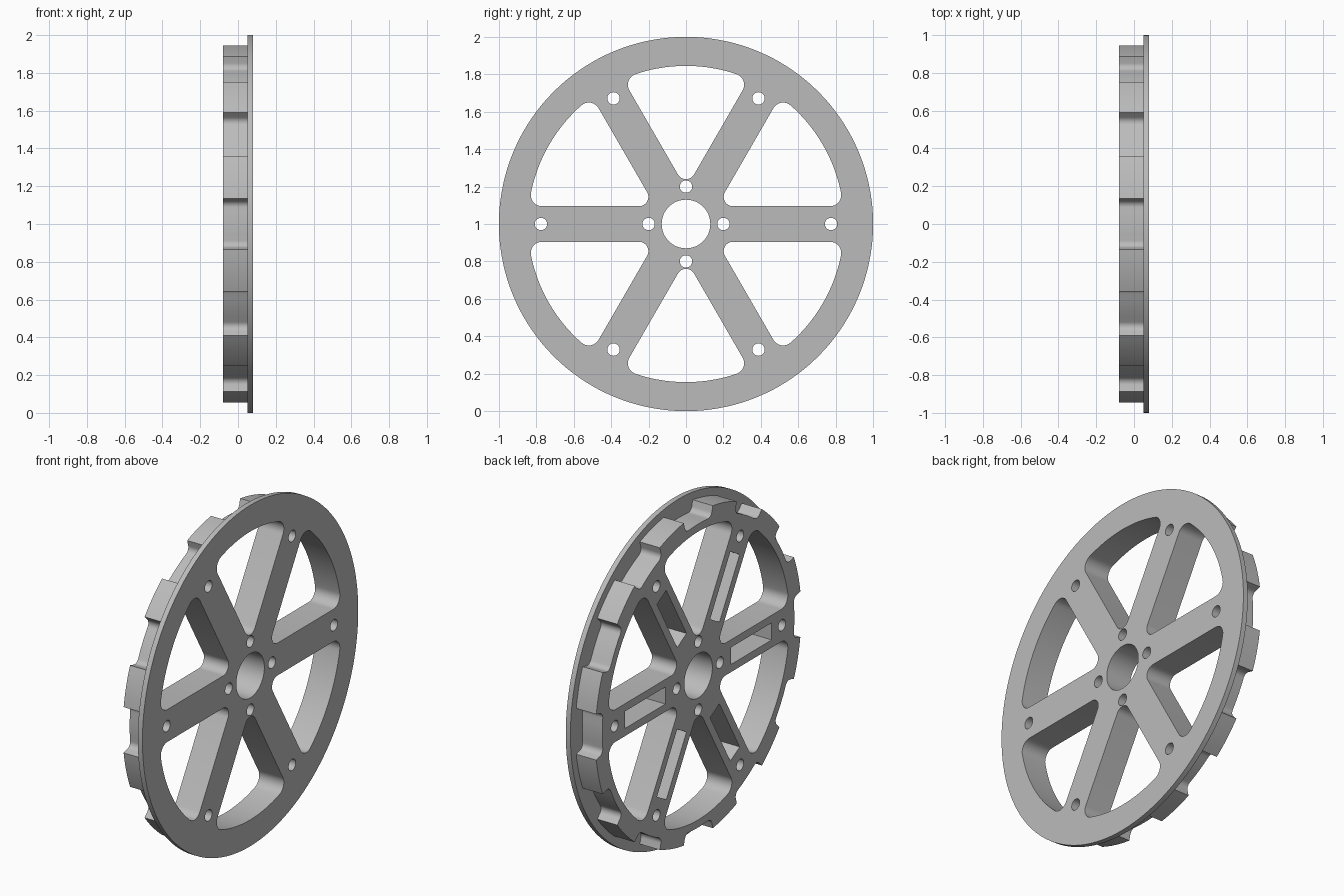
import bpy, bmesh
from math import sin, cos, asin, atan2, degrees, radians, sqrt
from mathutils import Vector

cube = bpy.data.objects.get("Cube")
if cube:
    bpy.data.objects.remove(cube)

BACK, STEP, FACE = -0.08, 0.05, 0.08      # axial planes along x
TIP, ROOT, TOOTH_HALF, ROOT_FILLET = 0.955, 0.89, 0.115, 0.035
RIM, SPOKE_HALF, HUB_FILLET, RIM_FILLET = 0.845, 0.095, 0.05, 0.06


def arc(cx, cy, r, a0, a1, n):
    """Points on an arc, angles in degrees."""
    angles = [radians(a0 + (a1 - a0) * i / n) for i in range(n + 1)]
    return [(cx + r * cos(a), cy + r * sin(a)) for a in angles]


def circle(r, cx=0, cy=0, n=32):
    return arc(cx, cy, r, 0, 360, n)[:-1]


def turn(points, angle):
    c, s = cos(radians(angle)), sin(radians(angle))
    return [(x * c - y * s, x * s + y * c) for x, y in points]


def mirrored(points):
    return [(x, -y) for x, y in reversed(points)]


def window():
    """Rounded sector between two spokes."""
    r, off = RIM - RIM_FILLET, SPOKE_HALF + RIM_FILLET
    a = 30 - degrees(asin(off / r))
    corner = arc(r * cos(radians(a)), r * sin(radians(a)), RIM_FILLET, 120, a, 10)
    hub = arc(2 * (SPOKE_HALF + HUB_FILLET), 0, HUB_FILLET, 240, 120, 12)
    return hub + corner + arc(0, 0, RIM, a, -a, 24)[1:-1] + mirrored(corner)


def toothed_rim():
    """Twelve parallel-sided teeth with filleted roots."""
    tip = degrees(asin(TOOTH_HALF / TIP))
    cr, cy = ROOT + ROOT_FILLET, TOOTH_HALF + ROOT_FILLET
    cx = sqrt(cr * cr - cy * cy)
    a = degrees(atan2(cy, cx))
    fillet = arc(cx, cy, ROOT_FILLET, -90, a - 180, 8)
    tooth = mirrored(fillet) + arc(0, 0, TIP, -tip, tip, 8) + fillet
    tooth += arc(0, 0, ROOT, a, 30 - a, 6)[1:-1]
    return [p for k in range(12) for p in turn(tooth, 15 + 30 * k)]


# Outlines
flange = circle(1.0, n=144)
rim = toothed_rim()
through = [circle(0.13, n=48)]
through += [turn(window(), 30 + 60 * k) for k in range(6)]
through += [turn(circle(0.033, 0.775), 60 * k) for k in range(6)]
through += [turn(circle(0.033, 0.2), 90 * k) for k in range(4)]
slot = [(0.305, -0.05), (0.68, -0.05), (0.68, 0.05), (0.305, 0.05)]
pockets = [turn(slot, 60 * k) for k in range(6)]

bm = bmesh.new()


def ring(points, x):
    return [bm.verts.new((x, y, z + 1)) for y, z in points]


def wall(points, x0, x1):
    a, b = ring(points, x0), ring(points, x1)
    for i in range(len(a)):
        bm.faces.new((a[i - 1], a[i], b[i], b[i - 1]))


def cap(loops, x):
    """Flat face bounded by the first loop, pierced by the others."""
    edges = []
    for points in loops:
        vs = ring(points, x)
        edges += [bm.edges.new((vs[i - 1], vs[i])) for i in range(len(vs))]
    bmesh.ops.triangle_fill(bm, edges=edges, use_beauty=True, normal=Vector((1, 0, 0)))


# Flange, toothed body, windows, holes and pockets
wall(flange, STEP, FACE)
wall(rim, BACK, STEP)
for loop in through:
    wall(loop, BACK, FACE)
for loop in pockets:
    wall(loop, BACK, STEP)
    cap([loop], STEP)
cap([flange] + through, FACE)
cap([flange, rim], STEP)
cap([rim] + through + pockets, BACK)
bmesh.ops.remove_doubles(bm, verts=bm.verts, dist=0.0001)
bmesh.ops.recalc_face_normals(bm, faces=bm.faces)

mesh = bpy.data.meshes.new("spoked_wheel")
bm.to_mesh(mesh)
bm.free()
wheel = bpy.data.objects.new("spoked_wheel", mesh)
bpy.context.collection.objects.link(wheel)

# Material
grey = bpy.data.materials.new("plain grey")
grey.use_nodes = True
color = (0.5, 0.5, 0.5, 1)
grey.diffuse_color = color
grey.node_tree.nodes["Principled BSDF"].inputs["Base Color"].default_value = color
mesh.materials.append(grey)

bpy.ops.object.select_all(action='DESELECT')
wheel.select_set(True)
bpy.context.view_layer.objects.active = wheel
bpy.ops.object.shade_smooth_by_angle(angle=radians(30))
